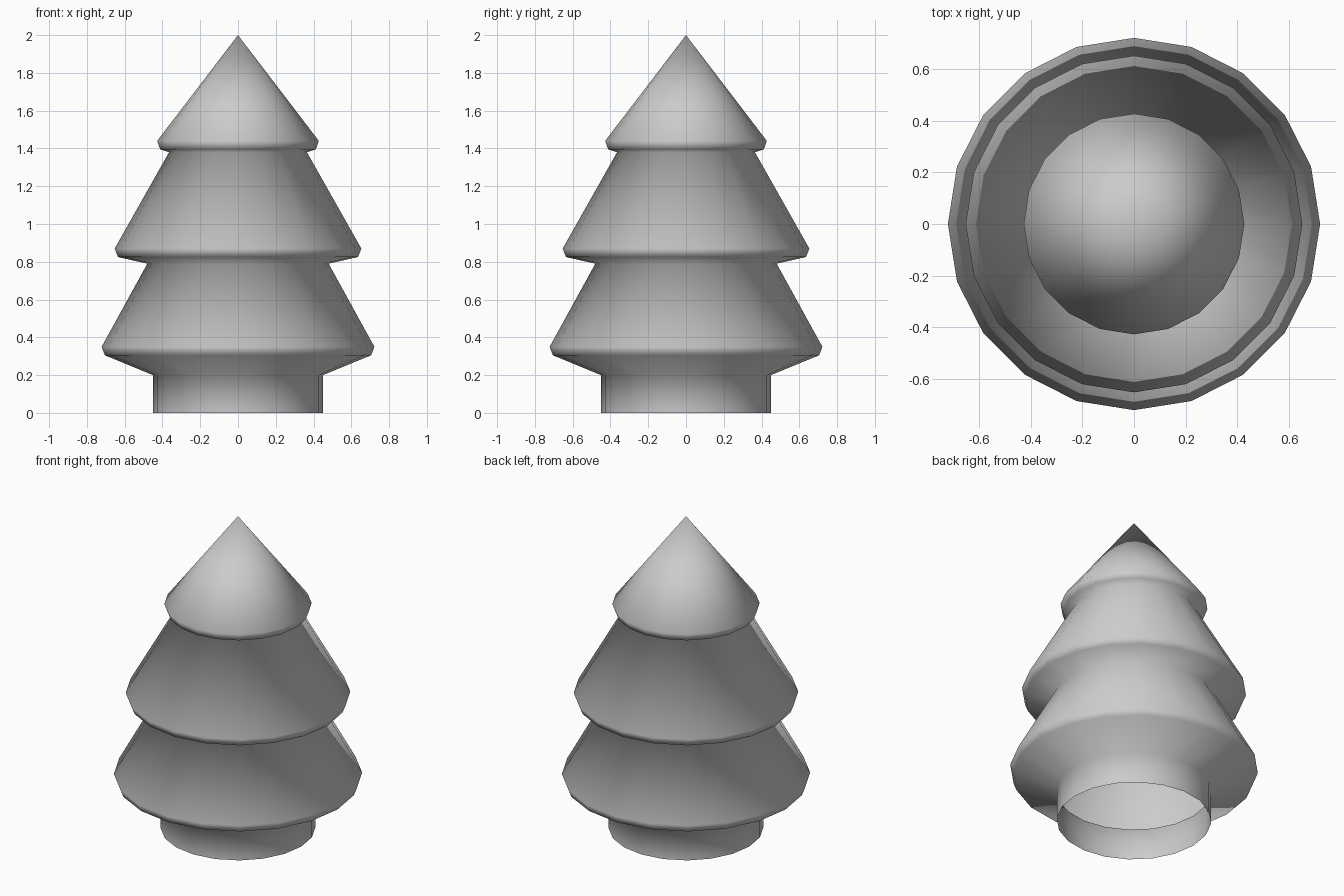
import bpy, bmesh
from math import cos, sin, tau

if "Cube" in bpy.data.objects:
    bpy.data.objects.remove(bpy.data.objects["Cube"])

SIDES = 20

# Half profile (radius, height) from the open trunk base up to the last rim
profile = [
    (0.45, 0.0), (0.45, 0.20),                  # trunk
    (0.705, 0.305), (0.722, 0.35),              # bottom tier rim
    (0.48, 0.79), (0.635, 0.825), (0.653, 0.87),  # middle tier rim
    (0.365, 1.38), (0.412, 1.395), (0.428, 1.44),  # top tier rim
]

bm = bmesh.new()

# Turned shell, open underneath
rings = [[bm.verts.new((r * cos(tau * i / SIDES), r * sin(tau * i / SIDES), z))
          for i in range(SIDES)] for r, z in profile]
for low, high in zip(rings, rings[1:]):
    for i in range(SIDES):
        j = (i + 1) % SIDES
        bm.faces.new((low[i], low[j], high[j], high[i]))

# Pointed tip
apex = bm.verts.new((0, 0, 2))
for i in range(SIDES):
    bm.faces.new((rings[-1][i], rings[-1][(i + 1) % SIDES], apex))

for face in bm.faces:
    face.smooth = True

mesh = bpy.data.meshes.new("fir_tree")
bm.to_mesh(mesh)
bm.free()
tree = bpy.data.objects.new("fir_tree", mesh)
bpy.context.collection.objects.link(tree)
